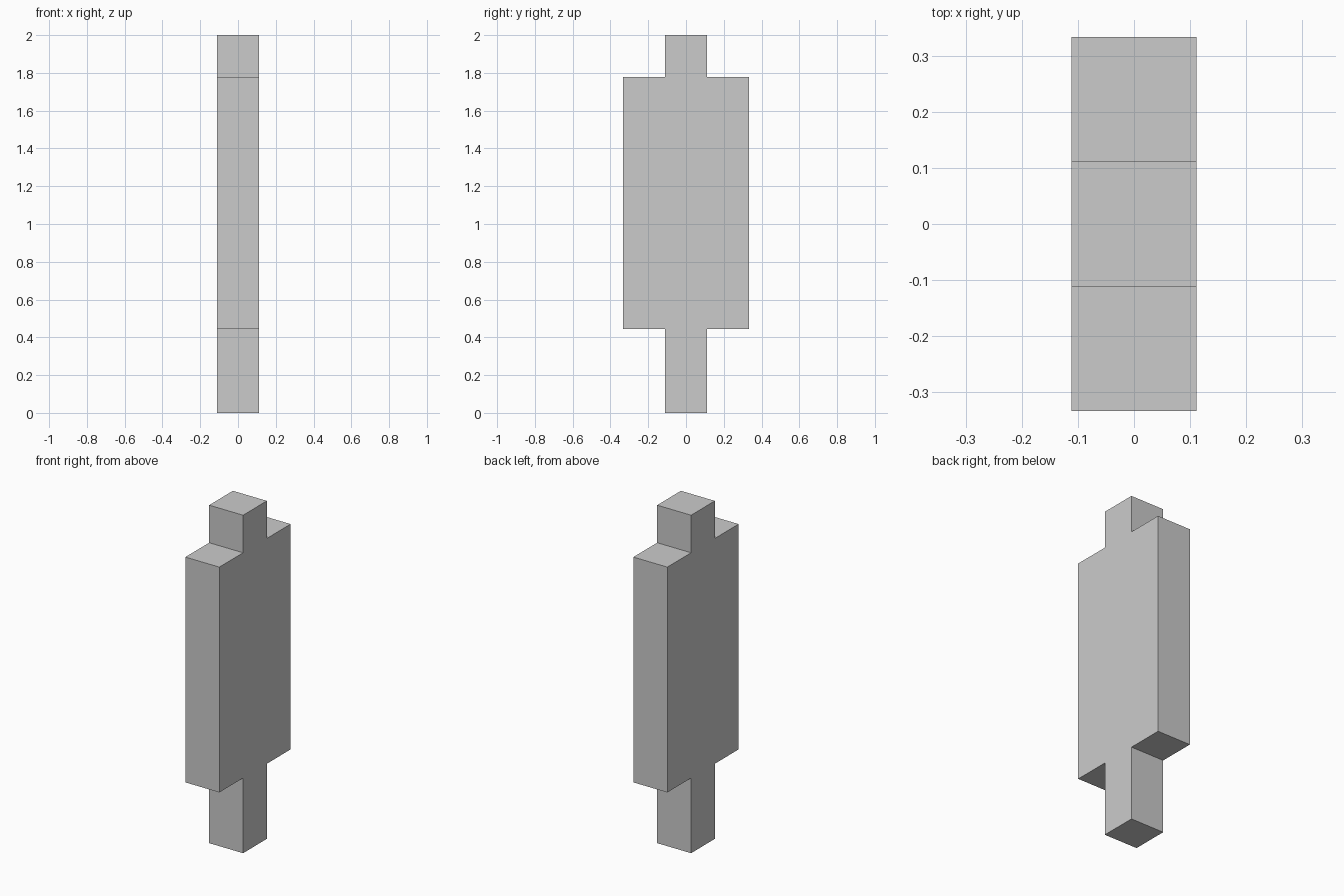
import bpy, bmesh

if "Cube" in bpy.data.objects:
    bpy.data.objects.remove(bpy.data.objects["Cube"])

U = 2 / 9            # grid unit: the whole model is 9 units tall
HALF_X = U / 2       # half thickness

# right half of the stepped outline (y, z), mirrored for the left half
half = [(0.5, 0), (0.5, 2), (1.5, 2), (1.5, 8), (0.5, 8), (0.5, 9)]
outline = half + [(-y, z) for y, z in reversed(half)]

# extrude the outline along x
bm = bmesh.new()
face = bm.faces.new([bm.verts.new((-HALF_X, y * U, z * U)) for y, z in outline])
result = bmesh.ops.extrude_face_region(bm, geom=[face])
moved = [v for v in result["geom"] if isinstance(v, bmesh.types.BMVert)]
bmesh.ops.translate(bm, verts=moved, vec=(2 * HALF_X, 0, 0))
bmesh.ops.recalc_face_normals(bm, faces=bm.faces)

mesh = bpy.data.meshes.new("stepped_panel")
bm.to_mesh(mesh)
bm.free()
bpy.context.collection.objects.link(bpy.data.objects.new("stepped_panel", mesh))
